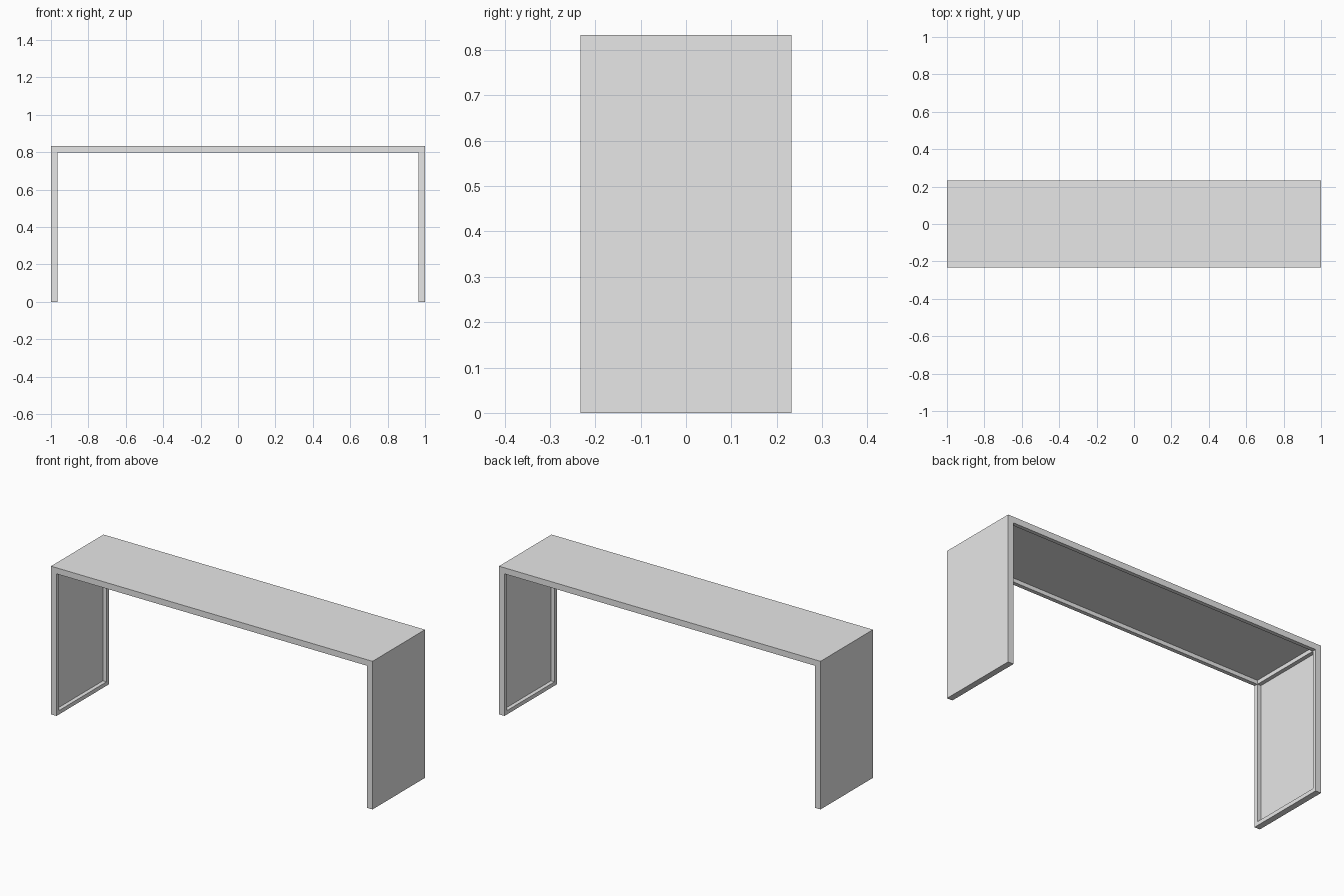
import bpy
from mathutils import Vector

cube = bpy.data.objects.get("Cube")
if cube:
    bpy.data.objects.remove(cube)

W, D, H = 1.0, 0.233, 0.833      # half width, half depth, height
SKIN, BAR = 0.012, 0.022         # sheet thickness, square bar size
IN_X, IN_Z = W - SKIN, H - SKIN  # inner faces of the sheets

grey = bpy.data.materials.new("light grey")
grey.use_nodes = True
grey.diffuse_color = (0.8, 0.8, 0.8, 1)
grey.node_tree.nodes["Principled BSDF"].inputs["Base Color"].default_value = (0.8, 0.8, 0.8, 1)


def box(name, low, high):
    """Axis-aligned box between two corners."""
    low, high = Vector(low), Vector(high)
    bpy.ops.mesh.primitive_cube_add(size=1, location=(low + high) / 2)
    ob = bpy.context.object
    ob.name = name
    ob.scale = high - low
    bpy.ops.object.transform_apply(location=False, rotation=False, scale=True)
    ob.data.materials.append(grey)
    return ob


def mirrored_box(name, side, low, high):
    """Box on the left (+x) or the right (-x)."""
    xs = sorted((side * low[0], side * high[0]))
    return box(name, (xs[0], *low[1:]), (xs[1], *high[1:]))


# Top sheet and its long edge bars
box("top_sheet", (-W, -D, IN_Z), (W, D, H))
for label, y in (("front", -D), ("back", D - BAR)):
    box(label + "_top_bar", (BAR - IN_X, y, IN_Z - BAR), (IN_X - BAR, y + BAR, IN_Z))

# Side sheets, each with a frame of square bars on the inside
for label, side in (("left", 1), ("right", -1)):
    mirrored_box(label + "_side_sheet", side, (IN_X, -D, 0), (W, D, IN_Z))
    for end, y in (("front", -D), ("back", D - BAR)):
        mirrored_box(f"{label}_{end}_upright", side,
                     (IN_X - BAR, y, 0), (IN_X, y + BAR, IN_Z))
    for level, z in (("bottom", 0), ("corner", IN_Z - BAR)):
        mirrored_box(f"{label}_{level}_crossbar", side,
                     (IN_X - BAR, BAR - D, z), (IN_X, D - BAR, z + BAR))
